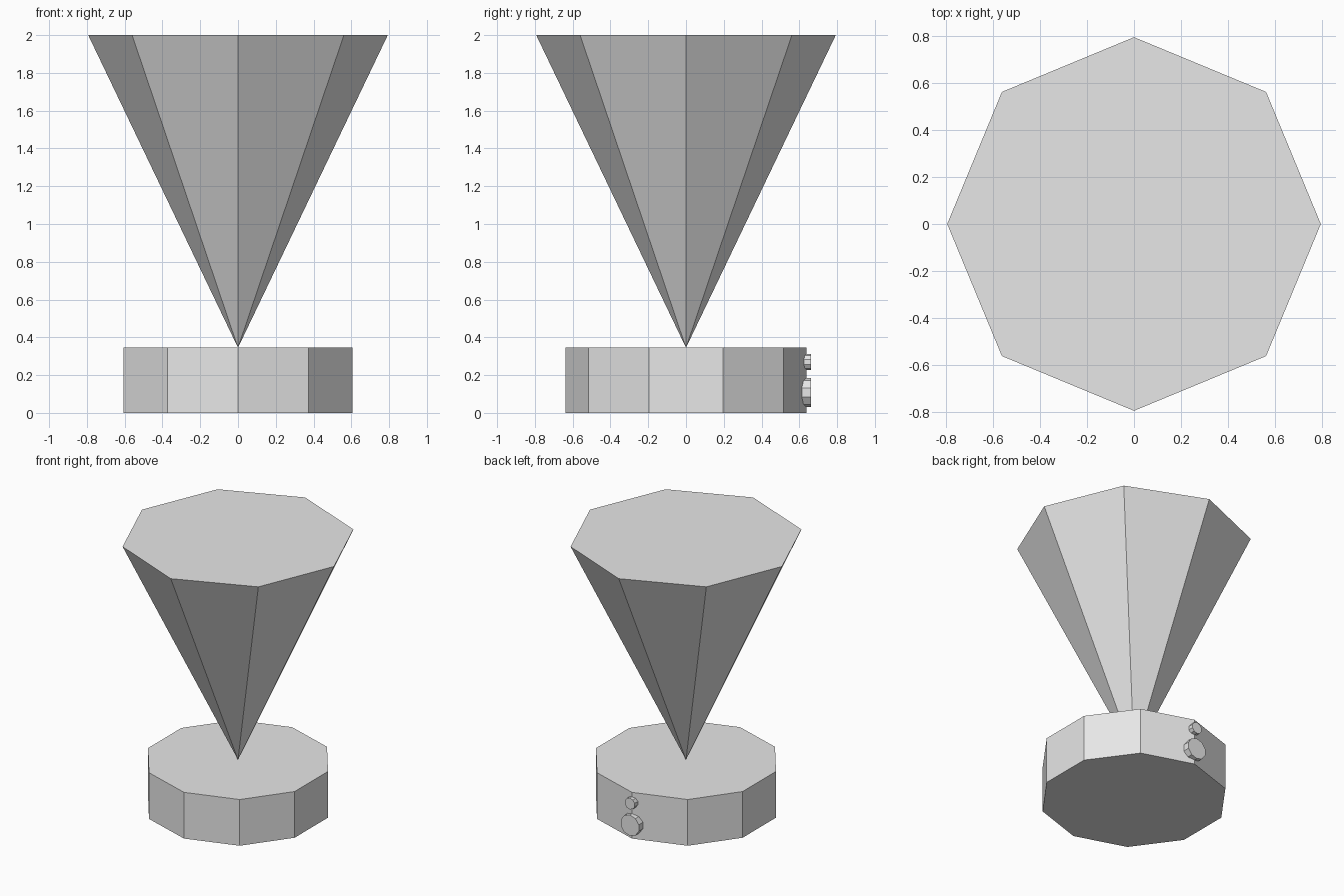
import bpy
import math

if "Cube" in bpy.data.objects:
    bpy.data.objects.remove(bpy.data.objects["Cube"], do_unlink=True)

grey = bpy.data.materials.new("light grey")
grey.use_nodes = True
colour = (0.8, 0.8, 0.8, 1)
grey.diffuse_color = colour
grey.node_tree.nodes["Principled BSDF"].inputs["Base Color"].default_value = colour


def prism(name, sides, bottom, top, depth, centre, tilt=0.0, turn=0.0):
    """Flat-sided cylinder or cone; first corner points along +y before tilting."""
    bpy.ops.mesh.primitive_cone_add(
        vertices=sides, radius1=bottom, radius2=top, depth=depth,
        location=centre, rotation=(tilt, 0, turn))
    part = bpy.context.object
    part.name = name
    part.data.name = name
    part.data.materials.append(grey)
    return part


BASE_HEIGHT = 0.345
BASE_RADIUS = 0.637
CONE_HEIGHT = 2 - BASE_HEIGHT

# Ten-sided base
prism("base", 10, BASE_RADIUS, BASE_RADIUS, BASE_HEIGHT, (0, 0, BASE_HEIGHT / 2))

# Eight-sided upside-down cone balanced on its tip
prism("cone", 8, 0, 0.793, CONE_HEIGHT, (0, 0, BASE_HEIGHT + CONE_HEIGHT / 2))

# Two round knobs set into the back corner of the base
for name, radius, height in (("large_knob", 0.078, 0.108), ("small_knob", 0.042, 0.27)):
    prism(name, 10, radius, radius, 0.08, (0, 0.623, height), tilt=math.pi / 2)
